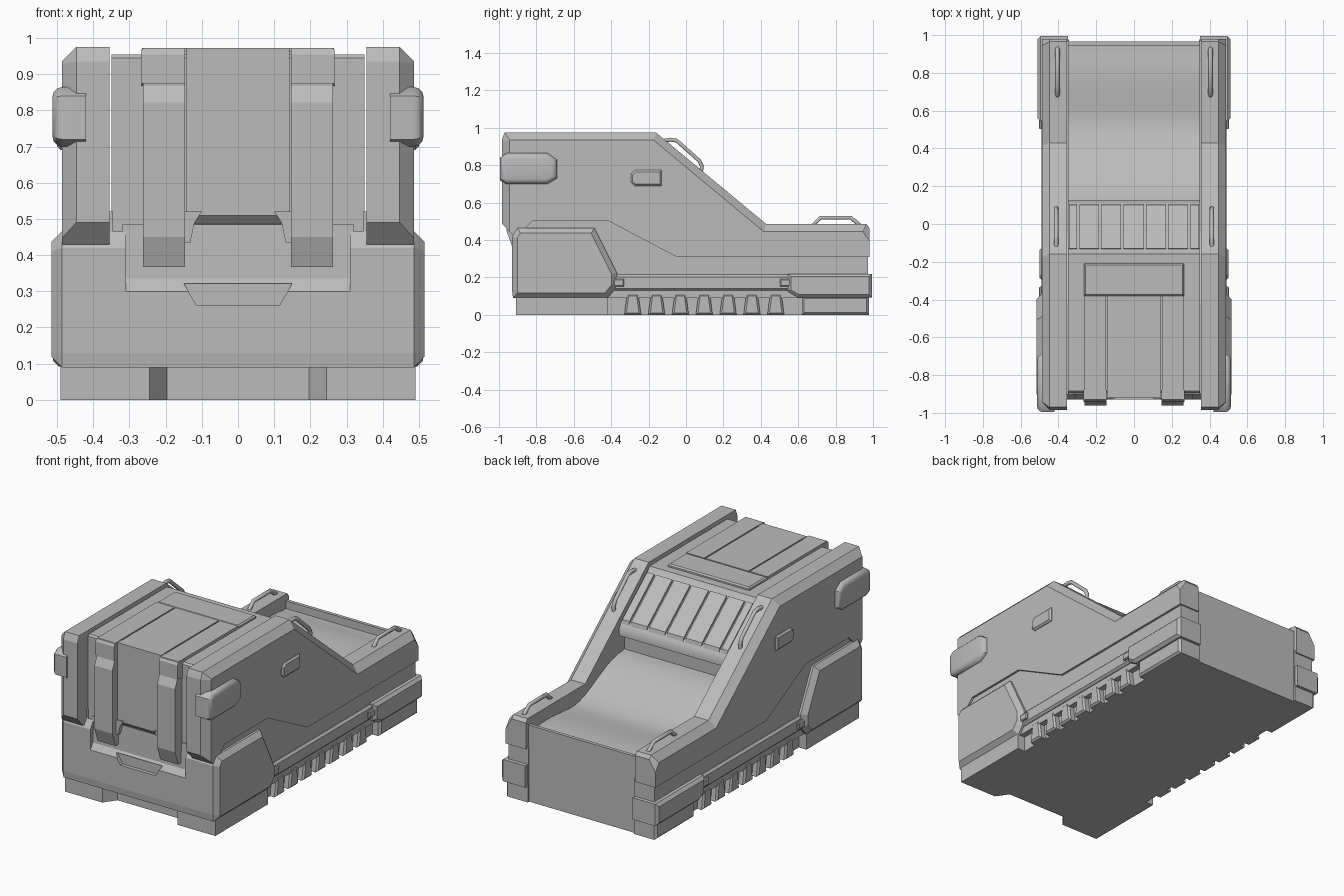
import bpy, bmesh, math
from mathutils import Vector

if "Cube" in bpy.data.objects:
    bpy.data.objects.remove(bpy.data.objects["Cube"])

GREY = bpy.data.materials.new("plain_grey")
GREY.diffuse_color = (0.5, 0.5, 0.5, 1)
GREY.use_nodes = True
GREY.node_tree.nodes["Principled BSDF"].inputs["Base Color"].default_value = GREY.diffuse_color


def finish(name, bm, mirror=False, smooth=False):
    bmesh.ops.recalc_face_normals(bm, faces=bm.faces)
    me = bpy.data.meshes.new(name)
    bm.to_mesh(me)
    bm.free()
    ob = bpy.data.objects.new(name, me)
    bpy.context.collection.objects.link(ob)
    me.materials.append(GREY)
    if mirror:
        ob.modifiers.new("mirror", 'MIRROR').use_mirror_merge = False
    if smooth:
        bpy.ops.object.select_all(action='DESELECT')
        ob.select_set(True)
        bpy.context.view_layer.objects.active = ob
        bpy.ops.object.shade_smooth_by_angle(angle=math.radians(35))
    return ob


def prism(name, outline, lo, hi, axis='x', bevel=0, rule=None, segs=1,
          mirror=False, smooth=False):
    """Extrude a 2D outline along an axis; bevel the rim at the hi end."""
    place = {'x': lambda a, b, t: (t, a, b),
             'y': lambda a, b, t: (a, t, b),
             'z': lambda a, b, t: (a, b, t)}[axis]
    k = 'xyz'.index(axis)
    bm = bmesh.new()
    base = bm.faces.new([bm.verts.new(place(a, b, lo)) for a, b in outline])
    ext = bmesh.ops.extrude_face_region(bm, geom=[base], use_keep_orig=True)
    step = Vector(place(0, 0, hi - lo))
    bmesh.ops.translate(bm, vec=step, verts=[g for g in ext['geom']
                        if isinstance(g, bmesh.types.BMVert)])
    bmesh.ops.recalc_face_normals(bm, faces=bm.faces)
    if bevel:
        rim = []
        for e in bm.edges:
            if all(abs(v.co[k] - hi) < 1e-5 for v in e.verts):
                side = [f for f in e.link_faces if abs(f.normal[k]) < 0.5]
                if side and (rule is None or rule(side[0].normal)):
                    rim.append(e)
        bmesh.ops.bevel(bm, geom=rim, offset=bevel, segments=segs,
                        profile=0.5, affect='EDGES', clamp_overlap=True)
    return finish(name, bm, mirror, smooth)


def rect(a0, a1, b0, b1):
    return [(a0, b0), (a1, b0), (a1, b1), (a0, b1)]


def rod(name, pts, x, radius):
    """Bent grab bar in the plane of constant x, mirrored."""
    cu = bpy.data.curves.new(name, 'CURVE')
    cu.dimensions = '3D'
    cu.bevel_depth, cu.bevel_resolution, cu.use_fill_caps = radius, 1, True
    sp = cu.splines.new('POLY')
    sp.points.add(len(pts) - 1)
    for p, (y, z) in zip(sp.points, pts):
        p.co = (x, y, z, 1)
    ob = bpy.data.objects.new(name, cu)
    bpy.context.collection.objects.link(ob)
    cu.materials.append(GREY)
    ob.modifiers.new("mirror", 'MIRROR').use_mirror_merge = False


# Central body: cabin, sloped face, overhanging lip, curved bed, rear wall
bed = []
for i in range(21):
    t = i / 20
    y = 0.07 + 0.85 * t
    bed.append((y, 0.405 + 0.15 * (0.5 + 0.5 * math.cos(math.pi * min(1, t * 1.7)))
                + 0.012 * math.sin(t * math.pi * 3) * t))
prism("central_body", [(-0.84, 0), (-0.84, 0.09), (-0.895, 0.09), (-0.895, 0.945),
      (-0.885, 0.955), (-0.16, 0.955), (-0.14, 0.925), (0.1, 0.727), (0.125, 0.69),
      (0.125, 0.655), (0.07, 0.64)] + bed + [(0.945, 0.405), (0.945, 0.45),
      (0.965, 0.45), (0.965, 0)], -0.35, 0.35, smooth=True)

# Slats on the sloped face
cuts = [-0.35, -0.295, -0.18, -0.062, 0.058, 0.175, 0.292, 0.35]
for i, (a, b) in enumerate(zip(cuts, cuts[1:])):
    prism(f"slope_panel_{i}", [(-0.135, 0.915), (-0.13, 0.932), (0.1, 0.742),
          (0.108, 0.71)], a + 0.006, b - 0.006)

# Roof plate with two slots, wrapping down the front
prism("roof_plate", rect(-0.265, 0.265, -0.38, -0.21), 0.95, 0.972, 'z', 0.008)
prism("roof_plate_centre", rect(-0.14, 0.14, -0.915, -0.38), 0.95, 0.972, 'z')
prism("roof_plate_side", rect(0.148, 0.265, -0.915, -0.38), 0.95, 0.972, 'z', mirror=True)
prism("front_plate", [(-0.88, 0.972), (-0.918, 0.972), (-0.918, 0.51),
      (-0.89, 0.48), (-0.88, 0.48)], -0.142, 0.142)
prism("front_strap", [(-0.88, 0.972), (-0.93, 0.972), (-0.938, 0.96), (-0.938, 0.868),
      (-0.96, 0.822), (-0.96, 0.45), (-0.93, 0.367), (-0.88, 0.367)],
      0.146, 0.262, mirror=True)
prism("strap_collar", [(-0.88, 0.97), (-0.935, 0.97), (-0.943, 0.955),
      (-0.943, 0.875), (-0.88, 0.865)], 0.146, 0.267, mirror=True)
prism("front_plate_foot", [(0.1, 0.52), (0.146, 0.52), (0.146, 0.435), (0.132, 0.435),
      (0.12, 0.49)], -0.925, -0.88, 'y', mirror=True)

# Tall side walls with chamfered top and front edges
prism("side_wall", [(-0.985, 0.49), (-0.985, 0.935), (-0.97, 0.975), (-0.16, 0.975),
      (0.43, 0.485), (0.965, 0.485), (0.98, 0.465), (0.98, 0.31), (-0.05, 0.31),
      (-0.42, 0.505), (-0.82, 0.505), (-0.89, 0.43), (-0.93, 0.43)],
      0.355, 0.487, bevel=0.04, rule=lambda n: n.z > 0.3 or n.y < -0.9, mirror=True)
prism("lower_side", [(-0.9, 0.09), (-0.9, 0.52), (-0.42, 0.52), (-0.05, 0.325),
      (0.972, 0.325), (0.972, 0.09)], 0.345, 0.474, mirror=True)

# Front skirt: side cheeks, dished centre and recessed pull
prism("skirt_cheek", [(-0.925, 0.09), (-0.93, 0.13), (-0.93, 0.42), (-0.90, 0.465),
      (-0.49, 0.465), (-0.37, 0.225), (-0.37, 0.15), (-0.42, 0.09)],
      0.31, 0.515, bevel=0.028, mirror=True)
skirt = prism("skirt_front", [(-0.8, 0.09), (-0.925, 0.09), (-0.93, 0.13),
              (-0.93, 0.30), (-0.905, 0.335), (-0.9, 0.485), (-0.8, 0.485)], -0.32, 0.32)
pull = prism("pull_cutter", [(-0.15, 0.322), (0.15, 0.322), (0.115, 0.262),
             (-0.115, 0.262)], -1.0, -0.908, 'y')
pull.hide_render = True
pull.hide_viewport = True
cut = skirt.modifiers.new("pull_recess", 'BOOLEAN')
cut.object, cut.solver = pull, 'EXACT'

# Feet and ribbed rocker
prism("front_foot", [(0.245, -0.91), (0.49, -0.91), (0.49, -0.42), (0.19, -0.42),
      (0.19, -0.83)], 0, 0.1, 'z', mirror=True)
prism("rear_foot", rect(0.62, 0.978, 0, 0.1), 0.345, 0.49, bevel=0.012, mirror=True)
prism("rocker", rect(-0.43, 0.63, 0, 0.13), 0.345, 0.44, mirror=True)
for i in range(7):
    y = -0.285 + 0.1275 * i
    prism(f"rocker_rib_{i}", [(y - 0.045, 0), (y - 0.03, 0.112), (y + 0.03, 0.112),
          (y + 0.045, 0)], 0.42, 0.478, bevel=0.01, mirror=True)

# Side rail, clips and rear bumper block
prism("side_rail", rect(-0.4, 0.56, 0.13, 0.215), 0.42, 0.49, bevel=0.012, mirror=True)
for i, y in enumerate((-0.36, 0.53)):
    prism(f"rail_clip_{i}", rect(y - 0.028, y + 0.028, 0.152, 0.192), 0.44, 0.503,
          bevel=0.005, mirror=True)
prism("rear_block", [(0.545, 0.22), (0.545, 0.125), (0.6, 0.092), (0.995, 0.092),
      (0.995, 0.22)], 0.35, 0.511, bevel=0.016, mirror=True)

# Rounded swelling and small latch on each side wall
prism("side_bulge", [(-0.995, 0.72), (-0.995, 0.84), (-0.96, 0.865), (-0.74, 0.865),
      (-0.69, 0.83), (-0.69, 0.73), (-0.74, 0.7), (-0.96, 0.7)],
      0.42, 0.513, bevel=0.028, segs=3, mirror=True, smooth=True)
prism("side_latch", [(-0.295, 0.71), (-0.295, 0.755), (-0.27, 0.775), (-0.13, 0.775),
      (-0.13, 0.69), (-0.275, 0.69)], 0.46, 0.5, bevel=0.01, mirror=True)

# Grab bars
rod("slope_grab_bar", [(-0.12, 0.93), (-0.085, 0.937), (-0.05, 0.932), (0.07, 0.825),
    (0.085, 0.795), (0.08, 0.76)], 0.412, 0.012)
rod("rear_grab_bar", [(0.68, 0.48), (0.72, 0.52), (0.88, 0.52), (0.93, 0.48)],
    0.405, 0.012)
